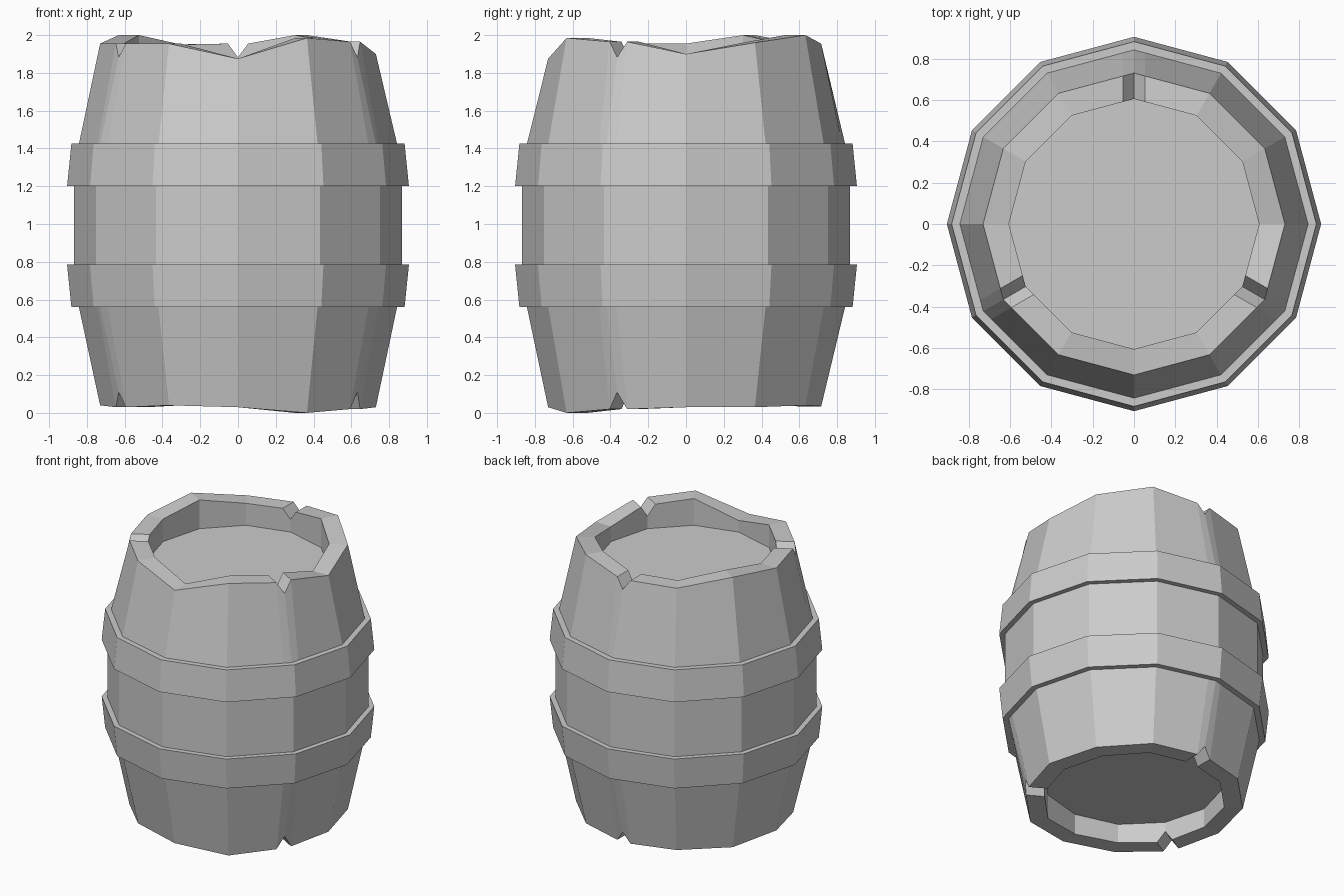
import bpy, bmesh, math
from mathutils import Vector

if "Cube" in bpy.data.objects:
    bpy.data.objects.remove(bpy.data.objects["Cube"])

N = 12
# uneven rim heights for each stave corner, starting at +x, counter-clockwise
TOP = [1.90, 1.96, 2.0, 1.955, 1.95, 2.0, 1.955, 1.955, 1.955, 1.875, 1.985, 1.965]
BOT = [.03, .03, .04, .035, .04, .03, .04, .03, .04, .03, 0, .02]
NOTCHED = (3, 7, 11)
TIP_TOP, TIP_BOT = 1.882, .11


def corner(i, r):
    a = math.tau * i / N
    return Vector((r * math.cos(a), r * math.sin(a), 0))


def point(col, r, z):
    # col = (corner index, side step): side steps slide along the polygon edge
    i, side = col
    p = corner(i, r)
    if side:
        p += (corner(i + side, r) - p).normalized() * 0.055
    return (p.x, p.y, z)


def finish(bm, name):
    bmesh.ops.recalc_face_normals(bm, faces=bm.faces)
    me = bpy.data.meshes.new(name)
    bm.to_mesh(me)
    bm.free()
    ob = bpy.data.objects.new(name, me)
    bpy.context.collection.objects.link(ob)
    return ob


def sweep(bm, columns, closed):
    # join neighbouring profile columns with quads
    cols = [[bm.verts.new(p) for p in c] for c in columns]
    n, m = len(cols), len(cols[0])
    for k in range(n):
        a, b = cols[k], cols[(k + 1) % n]
        for j in range(m if closed else m - 1):
            q = (j + 1) % m
            bm.faces.new((a[j], b[j], b[q], a[q]))
    return cols


# barrel body with recessed lids and V-notched rims
columns = []
for i in range(N):
    for side in ((-1, 0, 1) if i in NOTCHED else (0,)):
        tip = i in NOTCHED and side == 0
        zt = TIP_TOP if tip else TOP[i]
        zb = TIP_BOT if tip else BOT[i]
        profile = [(.605, .18), (.605, zb), (.73, zb), (.842, .56), (.868, .785),
                   (.868, 1.2), (.842, 1.425), (.73, zt), (.605, zt), (.605, 1.79)]
        columns.append([point((i, side), r, z) for r, z in profile])
bm = bmesh.new()
cols = sweep(bm, columns, False)
bm.faces.new([c[0] for c in cols])
bm.faces.new([c[-1] for c in cols])
finish(bm, "barrel_body")

# two hoops, mirrored about the middle
for name, profile in (
        ("upper_hoop", [(.83, 1.2), (.905, 1.2), (.882, 1.425), (.83, 1.425)]),
        ("lower_hoop", [(.83, .785), (.905, .785), (.882, .56), (.83, .56)])):
    bm = bmesh.new()
    sweep(bm, [[point((i, 0), r, z) for r, z in profile] for i in range(N)], True)
    finish(bm, name)
